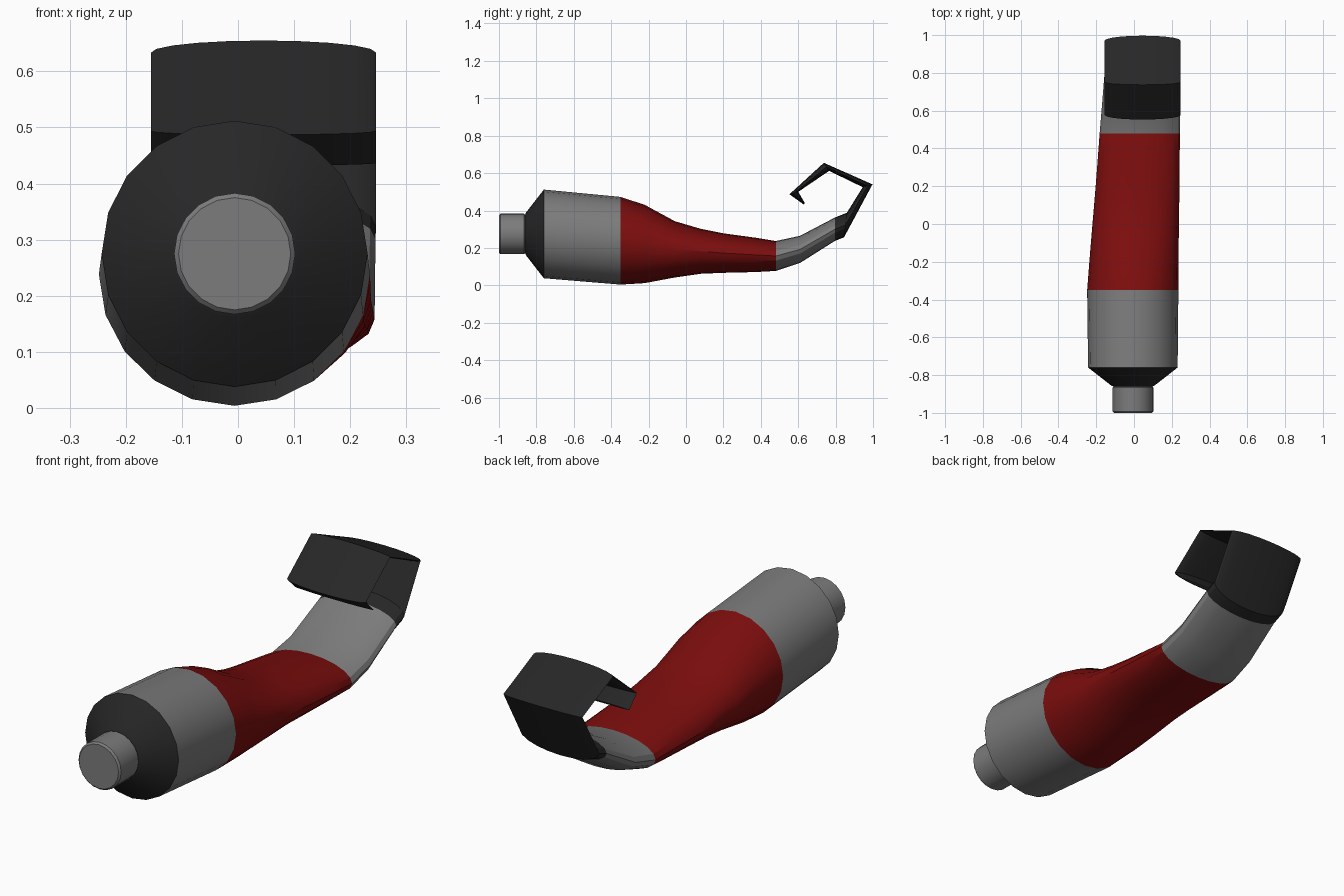
import bpy, bmesh, math

if "Cube" in bpy.data.objects:
    bpy.data.objects.remove(bpy.data.objects["Cube"])

SIDES = 20


def material(name, rgb):
    m = bpy.data.materials.new(name)
    m.diffuse_color = (*rgb, 1)
    m.use_nodes = True
    m.node_tree.nodes["Principled BSDF"].inputs["Base Color"].default_value = m.diffuse_color
    return m


GREY = material("grey", (0.2, 0.2, 0.2))
RED = material("red", (0.2, 0.004, 0.004))
BLACK = material("black", (0.02, 0.02, 0.02))


def loft(name, sections, mat, close_start=False, close_end=False):
    """Skin elliptical rings; section = (top y, top z, bottom y, bottom z, left x, right x)."""
    bm = bmesh.new()
    rings = []
    for ty, tz, by, bz, left, right in sections:
        ring = []
        for i in range(SIDES):
            a = 2 * math.pi * i / SIDES
            c, s = math.cos(a), math.sin(a)
            ring.append(bm.verts.new(((left + right) / 2 + (right - left) / 2 * c,
                                      (ty + by) / 2 + (ty - by) / 2 * s,
                                      (tz + bz) / 2 + (tz - bz) / 2 * s)))
        rings.append(ring)
    for r0, r1 in zip(rings, rings[1:]):
        for i in range(SIDES):
            j = (i + 1) % SIDES
            bm.faces.new((r0[i], r0[j], r1[j], r1[i]))
    if close_start:
        bm.faces.new(rings[0])
    if close_end:
        bm.faces.new(rings[-1])
    bmesh.ops.recalc_face_normals(bm, faces=bm.faces)
    # open sleeves: make sure the skin faces away from its own axis
    f = bm.faces[SIDES // 4]
    mid = sum((v.co.z for v in rings[0] + rings[1])) / (2 * SIDES)
    if f.normal.z * (f.calc_center_median().z - mid) < 0:
        bmesh.ops.reverse_faces(bm, faces=bm.faces)
    mesh = bpy.data.meshes.new(name)
    bm.to_mesh(mesh)
    bm.free()
    mesh.materials.append(mat)
    ob = bpy.data.objects.new(name, mesh)
    bpy.context.collection.objects.link(ob)
    bpy.ops.object.select_all(action='DESELECT')
    ob.select_set(True)
    bpy.context.view_layer.objects.active = ob
    bpy.ops.object.shade_smooth_by_angle(angle=math.radians(30))
    return ob


def circle(y, r):
    return (y, 0.275 + r, y, 0.275 - r, -0.006 - r, -0.006 + r)


# Straight slice across the tube
def slice_at(y, top, bottom, left, right):
    return (y, top, y, bottom, left, right)


# Screw cap
loft("cap", [circle(-1, 0.1), circle(-0.992, 0.108), circle(-0.866, 0.108), circle(-0.858, 0.1)],
     GREY, True, True)

# Conical shoulder
loft("shoulder", [circle(-0.866, 0.09), circle(-0.855, 0.115), circle(-0.76, 0.237)],
     BLACK, close_start=True)

# Tube body
shoulder_end = circle(-0.76, 0.237)
red_start = slice_at(-0.35, 0.473, 0.004, -0.248, 0.235)
loft("tube_body", [shoulder_end, red_start], GREY)

# Coloured band, squeezed flat toward the tail
red_end = slice_at(0.48, 0.237, 0.077, -0.182, 0.243)
loft("red_band", [
    red_start,
    slice_at(-0.22, 0.43, 0.012, -0.238, 0.236),
    slice_at(-0.06, 0.343, 0.042, -0.225, 0.237),
    slice_at(0.08, 0.302, 0.062, -0.213, 0.239),
    slice_at(0.2, 0.278, 0.067, -0.203, 0.241),
    slice_at(0.37, 0.255, 0.071, -0.19, 0.242),
    red_end], RED)

# Grey neck bending upward
neck_end = slice_at(0.797, 0.363, 0.238, -0.156, 0.245)
loft("tail_neck", [red_end, slice_at(0.61, 0.265, 0.12, -0.171, 0.244), neck_end], GREY)

# Folded flat tail
loft("folded_tail", [
    neck_end,
    (0.86, 0.388, 0.845, 0.257, -0.155, 0.246),
    (0.945, 0.525, 0.997, 0.54, -0.155, 0.246),
    (0.765, 0.612, 0.737, 0.655, -0.155, 0.246),
    (0.6, 0.5, 0.553, 0.487, -0.155, 0.246),
    (0.635, 0.441, 0.63, 0.432, -0.155, 0.246)], BLACK, close_end=True)
